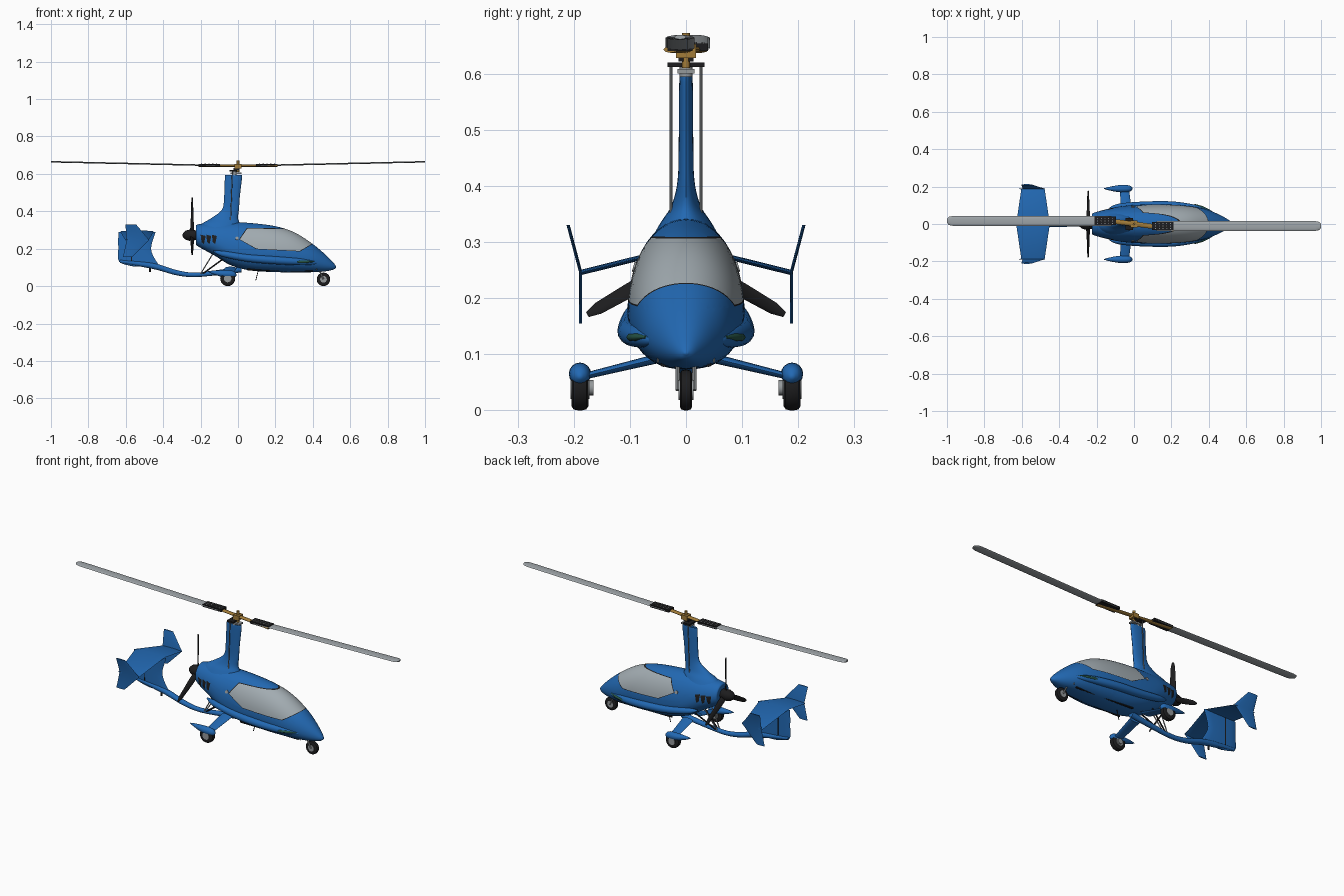
import bpy, bmesh
from math import sin, cos, tau, radians
from mathutils import Vector

if "Cube" in bpy.data.objects:
    bpy.data.objects.remove(bpy.data.objects["Cube"])


def make_material(name, colour):
    material = bpy.data.materials.new(name)
    material.use_nodes = True
    material.diffuse_color = (*colour, 1)
    material.node_tree.nodes["Principled BSDF"].inputs["Base Color"].default_value = (*colour, 1)
    return material


BLUE = make_material("body blue", (.016, .14, .45))
GLASS = make_material("canopy grey", (.36, .41, .44))
BLACK = make_material("black", (.012, .012, .013))
BLADE = make_material("blade grey", (.35, .38, .4))
METAL = make_material("metal grey", (.3, .32, .33))
GOLD = make_material("rotor gold", (.36, .2, .04))
GREEN = make_material("lamp green", (.02, .09, .06))


def finish(name, mesh_data, materials, angle=40):
    bmesh.ops.recalc_face_normals(mesh_data, faces=mesh_data.faces)
    mesh = bpy.data.meshes.new(name)
    mesh_data.to_mesh(mesh)
    mesh_data.free()
    for material in materials:
        mesh.materials.append(material)
    part = bpy.data.objects.new(name, mesh)
    bpy.context.collection.objects.link(part)
    bpy.ops.object.select_all(action="DESELECT")
    part.select_set(True)
    bpy.context.view_layer.objects.active = part
    bpy.ops.object.shade_smooth_by_angle(angle=radians(angle))
    return part


def skin(rings):
    """Join a row of closed rings into a capped surface."""
    bm = bmesh.new()
    rows = [[bm.verts.new(point) for point in ring] for ring in rings]
    count = len(rows[0])
    for low, high in zip(rows, rows[1:]):
        for i in range(count):
            j = (i + 1) % count
            bm.faces.new((low[i], low[j], high[j], high[i]))
    bm.faces.new(rows[0])
    bm.faces.new(rows[-1][::-1])
    return bm


def smooth_path(stations, steps):
    """Pass a Catmull-Rom curve through tuples of numbers."""
    result = []
    last = len(stations) - 1
    for i in range(last):
        a, b, c, d = (stations[min(max(k, 0), last)] for k in range(i - 1, i + 3))
        for s in range(steps):
            t = s / steps
            result.append([q + t / 2 * (r - p + t * (2*p - 5*q + 4*r - e + t * (3*(q - r) + e - p)))
                           for p, q, r, e in zip(a, b, c, d)])
    return result + [list(stations[-1])]


def loft(name, stations, material, sides=16, angle=40):
    """Skin ellipses, each given as centre and two half axes."""
    rings = []
    for centre, u, v in stations:
        centre, u, v = Vector(centre), Vector(u), Vector(v)
        rings.append([centre + u * cos(tau * i / sides) + v * sin(tau * i / sides) for i in range(sides)])
    return finish(name, skin(rings), [material], angle)


def rod(name, start, end, radius, material, sides=10):
    axis = Vector(end) - Vector(start)
    u = axis.orthogonal().normalized() * radius
    v = axis.normalized().cross(u)
    return loft(name, [(start, u, v), (end, u, v)], material, sides)


def box(name, centre, size, material):
    bm = bmesh.new()
    bmesh.ops.create_cube(bm, size=1)
    for vert in bm.verts:
        vert.co = Vector(centre) + vert.co * Vector(size)
    return finish(name, bm, [material])


def paint(bm, outline, index):
    """Cut a convex x-z outline into the surface and colour the inside."""
    edges = [(Vector((a[0], 0, a[1])), Vector((a[1] - b[1], 0, b[0] - a[0])))
             for a, b in zip(outline, outline[1:] + outline[:1])]
    left, right = min(p[0] for p in outline), max(p[0] for p in outline)
    for point, inward in edges:
        near = [f for f in bm.faces if left - .05 < f.calc_center_median().x < right + .05]
        geometry = set(near) | {e for f in near for e in f.edges} | {v for f in near for v in f.verts}
        bmesh.ops.bisect_plane(bm, geom=list(geometry), plane_co=point, plane_no=inward)
    for face in bm.faces:
        middle = face.calc_center_median()
        if all((middle - point).dot(inward) > 0 for point, inward in edges):
            face.material_index = index


# Fuselage: x, bottom, top, half width, height of widest line
sections = [(-.225, .225, .315, .045, .27), (-.215, .213, .33, .06, .265), (-.12, .16, .34, .085, .235),
            (-.04, .112, .342, .098, .2), (.07, .083, .337, .104, .18), (.2, .075, .32, .103, .17),
            (.3, .073, .288, .095, .16), (.39, .074, .232, .077, .14), (.46, .078, .175, .048, .12),
            (.51, .088, .125, .019, .105), (.525, .1, .104, .003, .102)]
rings = []
for x, bottom, top, half, wide in smooth_path(sections, 5):
    ring = []
    for i in range(48):
        c, s = cos(tau * i / 48), sin(tau * i / 48)
        c = abs(c) ** (1 if s > 0 else .8) * (1 if c > 0 else -1)
        ring.append((x, half * c, wide + s * (top - wide if s > 0 else wide - bottom)))
    rings.append(ring)
body = skin(rings)
canopy = [(.01, .25), (.1, .2), (.33, .188), (.41, .235), (.27, .306), (.05, .307)]
seam = [(.22 + (x - .22) * 1.02, .247 + (z - .247) * 1.05) for x, z in canopy]
paint(body, seam, 2)
paint(body, canopy, 1)
for x in (-.195, -.165, -.135):
    paint(body, [(x, .235), (x + .013, .225), (x + .022, .268), (x - .005, .275)], 2)
finish("fuselage", body, [BLUE, GLASS, BLACK], 50)

# Mast fairing: height, centre x, half length, half width
mast = [(.3, -.1, .12, .065), (.335, -.09, .1, .045), (.365, -.07, .07, .026), (.41, -.04, .045, .015),
        (.48, -.032, .042, .013), (.585, -.024, .046, .012), (.592, -.024, .042, .009)]
loft("mast", [((x, 0, z), (a, 0, 0), (0, b, 0)) for z, x, a, b in smooth_path(mast, 5)], BLUE, 24)

# Rotor head
rod("rotor_shaft", (-.02, 0, .58), (-.02, 0, .62), .012, METAL)
rod("rotor_bolt", (0, 0, .61), (0, 0, .672), .007, GOLD)
box("head_crossbar", (-.025, 0, .616), (.04, .066, .008), BLACK)
box("head_plate", (-.01, 0, .604), (.06, .03, .008), METAL)
box("teeter_block", (0, 0, .64), (.035, .036, .025), GOLD)
box("head_block", (-.01, 0, .627), (.03, .026, .01), BLACK)
loft("hub_bar", [((x, -x * .13, .643), (0, .013, 0), (0, 0, .006)) for x in (-.21, .21)], GOLD, 8)

# Rotor blades with grips and bolts
for side, label in ((1, "front"), (-1, "rear")):
    y = -.0105 if side > 0 else .0165
    blade = [(.12, .026, .645), (.3, .026, .649), (.97, .026, .664), (.99, .022, .665), (1, .01, .665)]
    loft(label + "_rotor_blade", [((side * x, y, z), (0, half, 0), (0, 0, .004)) for x, half, z in blade], BLADE, 12)
    box(label + "_blade_grip", (side * .155, y, .647), (.115, .045, .014), BLACK)
    for column in range(5):
        for row in (-1, 0, 1):
            x = side * (.115 + column * .02)
            rod(label + "_grip_bolt", (x, y + row * .014, .653), (x, y + row * .014, .656), .003, METAL, 6)

# Pusher propeller
hub = Vector((-.245, 0, .272))
loft("spinner", [((x, 0, hub.z), (0, r, 0), (0, 0, r)) for x, r in
                 ((-.215, .025), (-.26, .03), (-.28, .024), (-.292, .013), (-.297, .002))], BLACK, 20)
for turn in range(3):
    angle = radians(90 + 120 * turn)
    out, across = Vector((0, cos(angle), sin(angle))), Vector((0, -sin(angle), cos(angle)))
    stations = []
    for reach, chord, pitch in ((.01, .008, .012), (.06, .013, .009), (.12, .013, .006), (.18, .011, .004), (.203, .005, .002)):
        u = across * chord + Vector((pitch, 0, 0))
        stations.append((hub + out * reach, u, u.cross(out).normalized() * .003))
    loft("propeller_blade", stations, BLACK, 10)

# Tail boom, fin and stabiliser
boom = [(.02, .09, .016), (-.08, .076, .014), (-.23, .06, .012), (-.33, .072, .014), (-.43, .102, .016), (-.52, .118, .014), (-.63, .132, .008)]
loft("tail_boom", [((x, 0, z), (0, r, 0), (0, 0, r)) for x, z, r in smooth_path(boom, 4)], BLUE)


def upright(name, stations, thickness):
    loft(name, [(((a + b) / 2, y, z), ((b - a) / 2, 0, 0), (0, thickness, 0)) for z, y, a, b in stations], BLUE, 14)


upright("tail_fin", smooth_path([(.105, 0, -.56, -.41), (.13, 0, -.635, -.435), (.2, 0, -.64, -.465), (.29, 0, -.64, -.44)], 4), .007)
box("rudder_hinge", (-.57, 0, .21), (.004, .016, .15), BLACK)
rod("tail_skid", (-.47, 0, .105), (-.47, 0, .075), .005, BLACK)
loft("stabiliser", [((x, y, z), (half, 0, 0), (0, 0, .005)) for x, y, z, half in
                    ((-.54, -.19, .245, .062), (-.54, 0, .292, .09), (-.54, .19, .245, .062))], BLUE, 14)


def wheel(name, x, y, radius, half):
    profile = [(-1, .55), (-1, .82), (-.75, .96), (-.3, 1), (.3, 1), (.75, .96), (1, .82), (1, .55)]
    loft(name + "_tyre", [((x, y + half * w, radius), (radius * r, 0, 0), (0, 0, radius * r))
                          for w, r in profile], BLACK, 28)
    rod(name + "_hub", (x, y - half - .002, radius), (x, y + half + .002, radius), radius * .5, METAL, 16)


# Parts on both sides
for side, label in ((1, "left"), (-1, "right")):
    upright(label + "_end_fin", [(.155, side * .188, -.615, -.565), (.247, side * .188, -.595, -.475),
                                 (.33, side * .21, -.602, -.545)], .003)
    wheel(label + "_main", -.055, side * .189, .04, .015)
    spat = [(-.16, .078, .002, .002), (-.13, .073, .01, .01), (-.08, .066, .019, .019),
            (-.04, .064, .019, .02), (-.018, .062, .014, .015), (-.008, .06, .003, .003)]
    loft(label + "_wheel_spat", [((x, side * .189, z), (0, w, 0), (0, 0, h))
                                 for x, z, w, h in smooth_path(spat, 3)], BLUE)
    loft(label + "_gear_leg", [((-.04, side * .04, .095), (.032, 0, 0), (0, 0, .009)),
                               ((-.05, side * .18, .061), (.024, 0, 0), (0, 0, .006))], BLUE)
    rod(label + "_brake", (-.055, side * .165, .04), (-.055, side * .18, .04), .014, METAL)
    # Side pod with lamp
    pod = [(-.13, .085, .185, .004), (-.08, .093, .172, .016), (.05, .1, .15, .02),
           (.2, .1, .138, .021), (.32, .085, .131, .019), (.4, .066, .126, .012), (.425, .058, .125, .003)]
    loft(label + "_side_pod", [((x, side * y, z), (0, r, 0), (0, 0, r))
                               for x, y, z, r in smooth_path(pod, 4)], BLUE)
    loft(label + "_lamp", [((x, side * y, .13), (0, r, 0), (0, 0, r * .6)) for x, y, r in
                           ((.29, .1, .003), (.33, .093, .013), (.37, .083, .012), (.41, .07, .004))], GREEN)
    rod(label + "_filler_cap", (-.005, side * .08, .252), (-.005, side * .094, .256), .009, METAL, 16)
    # Control rods, boom braces, steps
    rod(label + "_control_rod", (-.04, side * .027, .34), (-.03, side * .027, .615), .0025, METAL, 8)
    rod(label + "_boom_brace", (-.19, side * .008, .065), (-.08, side * .04, .145), .004, BLACK, 8)
    rod(label + "_engine_brace", (-.2, side * .01, .065), (-.13, side * .03, .18), .003, METAL, 8)
    rod(label + "_belly_trim", (.05, side * .05, .089), (.4, side * .04, .082), .005, BLACK, 8)
    rod(label + "_step", (.42, side * .05, .085), (.42, side * .05, .105), .002, METAL, 6)

# Nose wheel and belly aerial
wheel("nose", .457, 0, .036, .011)
for side in (1, -1):
    rod("nose_fork", (.457, side * .015, .036), (.43, side * .015, .095), .004, METAL, 8)
rod("belly_aerial", (.11, 0, .09), (.095, 0, .03), .002, BLACK, 6)
